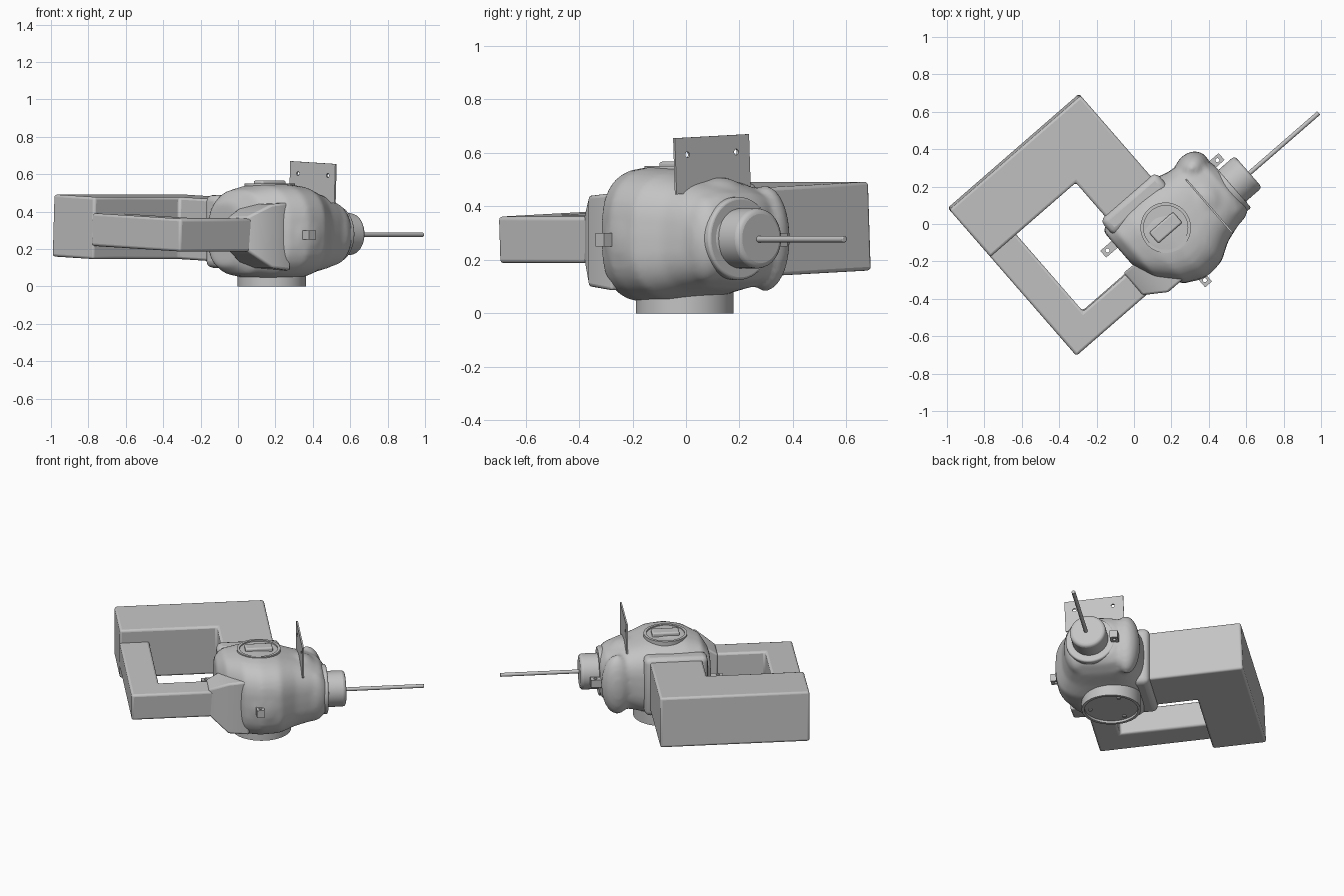
import bpy, bmesh, math
from mathutils import Matrix, Vector

cube = bpy.data.objects.get("Cube")
if cube:
    bpy.data.objects.remove(cube)

TURN = Matrix.Rotation(math.radians(41), 4, 'Z')
TILT = Matrix.Rotation(math.radians(2.4), 4, 'X')

grey = bpy.data.materials.new("cast_grey")
grey.use_nodes = True
grey.diffuse_color = (0.55, 0.55, 0.55, 1)
grey.node_tree.nodes["Principled BSDF"].inputs["Base Color"].default_value = (0.55, 0.55, 0.55, 1)


def finish(name, bm, bevel=0.0, tilt=False, cutter=False):
    """Turn a bmesh in the machine's own axes into a placed object."""
    bmesh.ops.recalc_face_normals(bm, faces=bm.faces)
    mesh = bpy.data.meshes.new(name)
    bm.to_mesh(mesh)
    bm.free()
    mesh.materials.append(grey)
    ob = bpy.data.objects.new(name, mesh)
    bpy.context.collection.objects.link(ob)
    ob.matrix_world = TURN @ TILT if tilt else TURN
    if cutter:
        ob.hide_render = True
        ob.hide_viewport = True
    if bevel:
        mod = ob.modifiers.new("bevel", 'BEVEL')
        mod.width, mod.segments, mod.limit_method = bevel, 3, 'ANGLE'
        mod.angle_limit = math.radians(40)
    return ob


def smooth(ob, angle=35):
    bpy.ops.object.select_all(action='DESELECT')
    bpy.context.view_layer.objects.active = ob
    ob.select_set(True)
    bpy.ops.object.shade_smooth_by_angle(angle=math.radians(angle))


def cut(ob, cutter):
    mod = ob.modifiers.new("cut", 'BOOLEAN')
    mod.operation, mod.object, mod.solver = 'DIFFERENCE', cutter, 'EXACT'


def box(bm, lo, hi):
    lo, hi = Vector(lo), Vector(hi)
    size = hi - lo
    bmesh.ops.create_cube(bm, size=1, matrix=Matrix.Translation((lo + hi) / 2) @ Matrix.Diagonal((*size, 1)))


def rod(bm, centre, radius, length, axis='Z', sides=48):
    spin = {'Z': Matrix(), 'X': Matrix.Rotation(math.pi / 2, 4, 'Y'),
            'Y': Matrix.Rotation(math.pi / 2, 4, 'X')}[axis]
    bmesh.ops.create_cone(bm, cap_ends=True, segments=sides, radius1=radius, radius2=radius,
                          depth=length, matrix=Matrix.Translation(centre) @ spin)


def prism(bm, outline, z0, z1):
    face = bm.faces.new([bm.verts.new((x, y, z0)) for x, y in outline])
    top = bmesh.ops.extrude_face_region(bm, geom=[face])["geom"]
    bmesh.ops.translate(bm, vec=(0, 0, z1 - z0), verts=[v for v in top if isinstance(v, bmesh.types.BMVert)])


def loft(bm, rings):
    loops = [[bm.verts.new(p) for p in ring] for ring in rings]
    for a, b in zip(loops, loops[1:]):
        for i in range(len(a)):
            j = (i + 1) % len(a)
            bm.faces.new((a[i], a[j], b[j], b[i]))
    bm.faces.new(loops[0])
    bm.faces.new(loops[-1])


def super_ring(u, v0, v1, z0, z1, n=32, power=0.7):
    ring = []
    for i in range(n):
        c, s = math.cos(2 * math.pi * i / n), math.sin(2 * math.pi * i / n)
        ring.append((u, (v0 + v1) / 2 + math.copysign(abs(c) ** power, c) * (v1 - v0) / 2,
                     (z0 + z1) / 2 + math.copysign(abs(s) ** power, s) * (z1 - z0) / 2))
    return ring


# Cast housing: lofted shell with swollen lobes, fused and softened
bm = bmesh.new()
sections = [(-.15, -.18, .08, .11, .45), (-.1, -.31, .10, .06, .515), (0, -.42, .115, .04, .545),
            (.1, -.465, .12, .04, .55), (.22, -.46, .12, .045, .54), (.32, -.40, .09, .07, .51),
            (.42, -.37, .08, .09, .48), (.49, -.34, .04, .12, .45), (.53, -.29, -.04, .16, .4)]
loft(bm, [super_ring(*s) for s in sections])
for centre, size in [((.43, .02, .28), (.10, .085, .20)), ((.43, -.28, .28), (.11, .09, .17)),
                     ((.14, -.36, .28), (.15, .11, .18)), ((.36, -.15, .40), (.12, .14, .11))]:
    bmesh.ops.create_icosphere(bm, subdivisions=3, radius=1,
                               matrix=Matrix.Translation(centre) @ Matrix.Diagonal((*size, 1)))
housing = finish("housing", bm)
mod = housing.modifiers.new("fuse", 'REMESH')
mod.mode, mod.voxel_size, mod.use_smooth_shade = 'VOXEL', 0.014, True
mod = housing.modifiers.new("soften", 'SMOOTH')
mod.factor, mod.iterations = 0.5, 8
for p in housing.data.polygons:
    p.use_smooth = True

# Deep half of the loop: thick L block
bm = bmesh.new()
prism(bm, [(-.695, .39), (-.515, .39), (-.09, .39), (-.09, .06), (.235, .06), (.235, .725), (-.695, .725)],
      .13, .462)
smooth(finish("thick_arm", bm, 0.014, tilt=True))

# Shallow half of the loop: thin L block
bm = bmesh.new()
prism(bm, [(-.695, .41), (-.695, -.315), (-.17, -.315), (-.17, -.16), (-.512, -.16), (-.512, .41)], .2, .375)
smooth(finish("thin_arm", bm, 0.014, tilt=True))

# Socket that flares from the thin arm to the housing
bm = bmesh.new()
loft(bm, [[(u, v0, z0), (u, v1, z0), (u, v1, z1), (u, v0, z1)] for u, v0, v1, z0, z1 in
          [(-.215, -.317, -.16, .195, .37), (-.10, -.395, -.165, .10, .44), (.03, -.395, -.165, .085, .45)]])
smooth(finish("thin_arm_socket", bm, 0.012))

# Collar frame around the thick arm
bm = bmesh.new()
box(bm, (-.125, .02, .10), (.27, .135, .49))
smooth(finish("thick_arm_socket", bm, 0.035))

# Round foot with a sunken underside and three fixings
bm = bmesh.new()
rod(bm, (.133, -.122, .06), .183, .12, sides=64)
foot = finish("foot", bm)
bm = bmesh.new()
rod(bm, (.133, -.122, 0), .165, .03, sides=64)
cut(foot, finish("foot_cutter", bm, cutter=True))
smooth(foot)
bm = bmesh.new()
for k in range(3):
    a = math.radians(30 + 120 * k)
    rod(bm, (.133 + .13 * math.cos(a), -.122 + .13 * math.sin(a), .012), .012, .012, sides=20)
smooth(finish("foot_fixings", bm))

# Round cap and grip on top
bm = bmesh.new()
rod(bm, (.115, -.126, .51), .135, .08, sides=64)
cap = finish("top_cap", bm)
bm = bmesh.new()
rod(bm, (.115, -.126, .553), .118, .024, sides=64)
cut(cap, finish("cap_cutter", bm, cutter=True))
smooth(cap)
bm = bmesh.new()
box(bm, (.03, -.164, .5), (.2, -.088, .567))
smooth(finish("cap_grip", bm, 0.01))

# Nose: stepped hub, guard ring and long rod
bm = bmesh.new()
rod(bm, (.55, -.19, .28), .112, .19, 'X')
smooth(finish("nose_hub", bm, 0.02))
bm = bmesh.new()
rod(bm, (.50, -.19, .28), .155, .06, 'X')
smooth(finish("nose_guard", bm, 0.01))
bm = bmesh.new()
rod(bm, (.88, -.2, .277), .012, .51, 'X', 24)
smooth(finish("nose_rod", bm, 0.003))

# Upright plate with two holes
bm = bmesh.new()
prism(bm, [(.361, -.35), (.371, -.35), (.371, .018), (.361, .018)], .46, .67)
plate = finish("upright_plate", bm, tilt=True)
bm = bmesh.new()
for v in (-.29, -.048):
    rod(bm, (.366, v, .606), .011, .06, 'X', 24)
cut(plate, finish("plate_cutter", bm, tilt=True, cutter=True))

# Small drilled lugs around the housing
spots = {"side_lug": (.089, -.46), "nose_lug": (.545, -.035), "rear_lug": (-.185, -.014)}
for name, (u, v) in spots.items():
    reach = (.024, .045) if name == "side_lug" else (.045, .024)
    bm = bmesh.new()
    box(bm, (u - reach[0], v - reach[1], .25), (u + reach[0], v + reach[1], .3))
    lug = finish(name, bm)
    bm = bmesh.new()
    shift = {"side_lug": (0, -.015), "nose_lug": (.015, 0), "rear_lug": (-.015, 0)}[name]
    rod(bm, (u + shift[0], v + shift[1], .275), .011, .1, sides=20)
    cut(lug, finish(name + "_cutter", bm, cutter=True))
